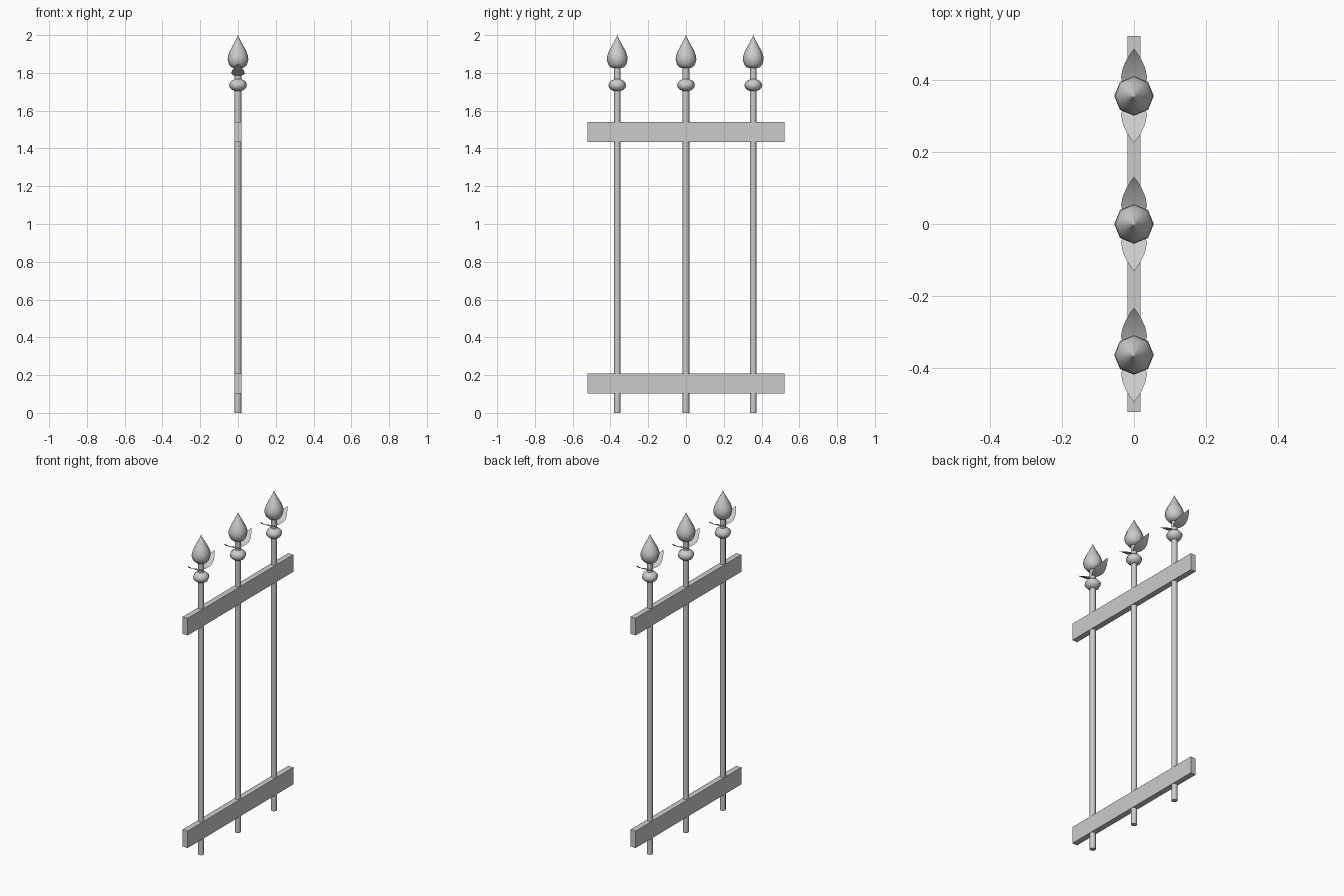
import bpy, bmesh, math

if "Cube" in bpy.data.objects:
    bpy.data.objects.remove(bpy.data.objects["Cube"])

iron = bpy.data.materials.new("grey_iron")
iron.diffuse_color = (0.6, 0.6, 0.6, 1)
iron.use_nodes = True
iron.node_tree.nodes["Principled BSDF"].inputs["Base Color"].default_value = iron.diffuse_color


def finish(name, bm, loc=(0, 0, 0), angle=None):
    bmesh.ops.recalc_face_normals(bm, faces=bm.faces)
    me = bpy.data.meshes.new(name)
    bm.to_mesh(me)
    bm.free()
    me.materials.append(iron)
    ob = bpy.data.objects.new(name, me)
    ob.location = loc
    bpy.context.collection.objects.link(ob)
    if angle:
        bpy.ops.object.select_all(action='DESELECT')
        bpy.context.view_layer.objects.active = ob
        ob.select_set(True)
        bpy.ops.object.shade_smooth_by_angle(angle=math.radians(angle))
    return ob


def lathe(name, profile, y, sides=8):
    """Turn (radius, z) points into a closed body; radius 0 makes a point."""
    bm = bmesh.new()
    rings = []
    for r, z in profile:
        if r == 0:
            rings.append([bm.verts.new((0, 0, z))] * sides)
        else:
            rings.append([bm.verts.new((r * math.cos(math.tau * i / sides),
                                        r * math.sin(math.tau * i / sides), z))
                          for i in range(sides)])
    for a, b in zip(rings, rings[1:]):
        for i in range(sides):
            j = (i + 1) % sides
            bm.faces.new(list(dict.fromkeys((a[i], a[j], b[j], b[i]))))
    if profile[0][0]:
        bm.faces.new(rings[0][::-1])
    if profile[-1][0]:
        bm.faces.new(rings[-1])
    return finish(name, bm, (0, y, 0), 62)


def leaf(name, y, side):
    """Thin pointed leaf curling up and outward along y."""
    path = [(0.010, 1.784, 0.016), (0.030, 1.790, 0.030), (0.052, 1.799, 0.036),
            (0.075, 1.811, 0.032), (0.098, 1.825, 0.022), (0.117, 1.839, 0.011),
            (0.131, 1.852, 0)]
    bm = bmesh.new()
    rows = []
    for d, z, w in path:
        xs = (-w, 0, w) if w else (0,)
        row = [bm.verts.new((x, side * d, z)) for x in xs]
        rows.append(row if w else row * 3)
    for a, b in zip(rows, rows[1:]):
        for i in range(2):
            bm.faces.new(list(dict.fromkeys((a[i], a[i + 1], b[i + 1], b[i]))))
    return finish(name, bm, (0, y, 0), 60)


# Horizontal rails
for name, z0, z1 in (("lower_rail", 0.103, 0.209), ("upper_rail", 1.433, 1.54)):
    bm = bmesh.new()
    bmesh.ops.create_cube(bm, size=1)
    bmesh.ops.scale(bm, vec=(0.036, 1.045, z1 - z0), verts=bm.verts)
    finish(name, bm, (0, 0, (z0 + z1) / 2))

# Pickets with collar, leaves and spear tip
tip = [(0.018, 1.825), (0.036, 1.83), (0.048, 1.845), (0.055, 1.87), (0.053, 1.89),
       (0.044, 1.915), (0.029, 1.943), (0.015, 1.967), (0.006, 1.985), (0, 2.0)]
collar = [(0.047 * math.sin(math.pi * i / 8) if 0 < i < 8 else 0,
           1.735 - 0.034 * math.cos(math.pi * i / 8)) for i in range(9)]
for n, y in enumerate((-0.364, 0.0, 0.356), 1):
    lathe(f"picket_{n}", [(0.0175, 0), (0.0175, 1.835)], y)
    lathe(f"collar_{n}", collar, y)
    lathe(f"spear_tip_{n}", tip, y)
    leaf(f"leaf_front_{n}", y, -1)
    leaf(f"leaf_back_{n}", y, 1)
